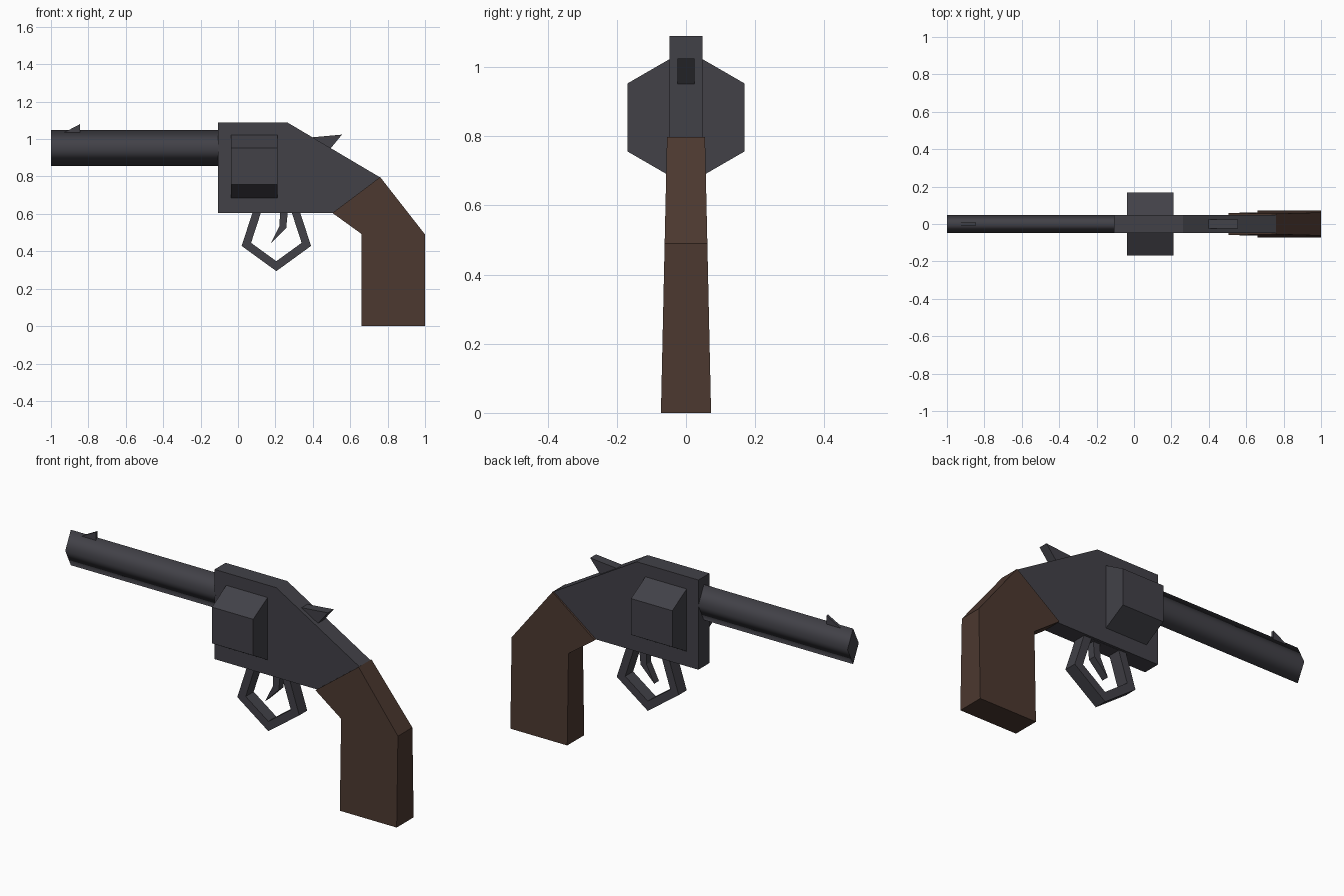
import bpy, bmesh, math

if "Cube" in bpy.data.objects:
    bpy.data.objects.remove(bpy.data.objects["Cube"])


def material(name, rgb):
    m = bpy.data.materials.new(name)
    m.diffuse_color = (*rgb, 1)
    m.use_nodes = True
    m.node_tree.nodes["Principled BSDF"].inputs["Base Color"].default_value = m.diffuse_color
    return m


steel = material("dark_steel", (0.054, 0.053, 0.064))
wood = material("brown_wood", (0.072, 0.040, 0.029))


def finish(name, bm, mat):
    bmesh.ops.recalc_face_normals(bm, faces=bm.faces)
    me = bpy.data.meshes.new(name)
    bm.to_mesh(me)
    bm.free()
    me.materials.append(mat)
    ob = bpy.data.objects.new(name, me)
    bpy.context.collection.objects.link(ob)
    return ob


def slab(name, profile, half, mat):
    """Side profile (x, z) given thickness in y; half(z) is the half width."""
    bm = bmesh.new()
    a, b = [[bm.verts.new((x, s * half(z), z)) for x, z in profile] for s in (-1, 1)]
    bm.faces.new(a)
    bm.faces.new(b[::-1])
    n = len(profile)
    for i in range(n):
        j = (i + 1) % n
        bm.faces.new((a[i], b[i], b[j], a[j]))
    return finish(name, bm, mat)


def prism(name, sides, x0, x1, z, ry, rz, mat):
    """Regular prism along x with a corner pointing up."""
    bm = bmesh.new()
    rings = []
    for x in (x0, x1):
        angles = [2 * math.pi * i / sides for i in range(sides)]
        rings.append([bm.verts.new((x, ry * math.sin(t), z + rz * math.cos(t))) for t in angles])
    a, b = rings
    bm.faces.new(a)
    bm.faces.new(b)
    for i in range(sides):
        j = (i + 1) % sides
        bm.faces.new((a[i], a[j], b[j], b[i]))
    return finish(name, bm, mat)


# Frame and flared grip
slab("frame", [(-0.107, 0.605), (-0.107, 1.09), (0.262, 1.09), (0.76, 0.795), (0.505, 0.605)],
     lambda z: 0.047, steel)
slab("grip", [(0.76, 0.797), (1.0, 0.49), (1.0, 0), (0.66, 0), (0.66, 0.493), (0.505, 0.605)],
     lambda z: 0.0725 - 0.022 * z, wood)

# Six-sided cylinder and smooth-shaded four-sided barrel
prism("cylinder", 6, -0.037, 0.21, 0.854, 0.196, 0.196, steel)
barrel = prism("barrel", 4, -1.0, -0.1, 0.952, 0.048, 0.096, steel)
for f in barrel.data.polygons:
    f.use_smooth = len(f.vertices) == 4 and abs(f.normal.x) < 0.5
for e in barrel.data.edges:
    xs = [barrel.data.vertices[v].co.x for v in e.vertices]
    e.use_edge_sharp = abs(xs[0] - xs[1]) < 0.01

# Front sight and hammer
slab("front_sight", [(-0.93, 1.035), (-0.845, 1.08), (-0.845, 1.02)], lambda z: 0.007, steel)
slab("hammer", [(0.38, 1.008), (0.556, 1.024), (0.495, 0.95), (0.40, 0.95)], lambda z: 0.025, steel)

# Trigger
slab("trigger", [(0.225, 0.63), (0.268, 0.63), (0.258, 0.525), (0.176, 0.443), (0.222, 0.535)],
     lambda z: 0.02, steel)

# Pentagonal trigger guard: square-section ring pointing down
bm = bmesh.new()
ring = []
for i in range(5):
    t = 2 * math.pi * i / 5
    ring.append([bm.verts.new((0.205 - r * math.sin(t), y, 0.489 - r * math.cos(t)))
                 for r, y in ((0.195, -0.034), (0.195, 0.034), (0.142, 0.034), (0.142, -0.034))])
for i in range(5):
    p, q = ring[i], ring[(i + 1) % 5]
    for k in range(4):
        m = (k + 1) % 4
        bm.faces.new((p[k], p[m], q[m], q[k]))
finish("trigger_guard", bm, steel)
